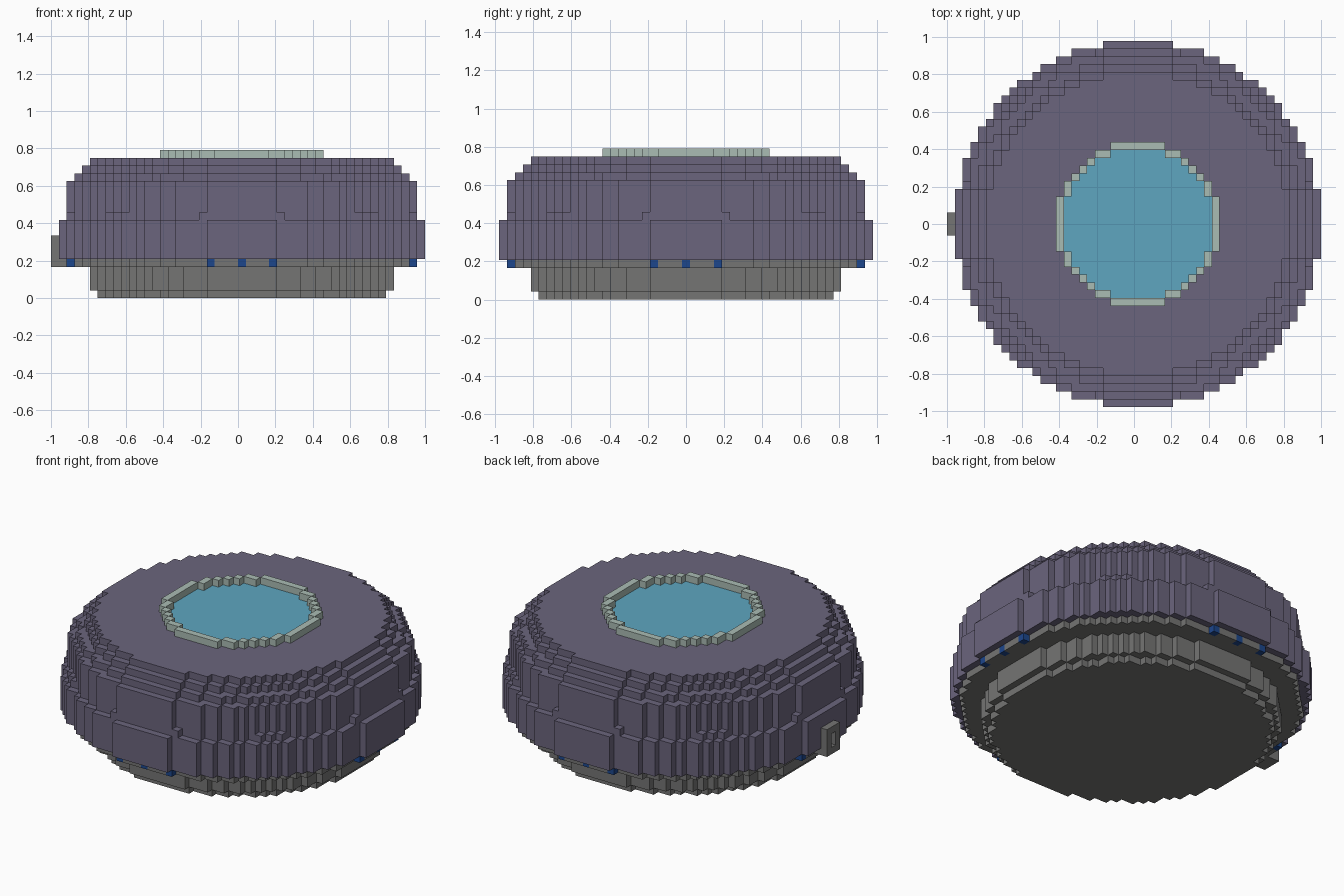
import bpy
import bmesh
from mathutils import Vector

if "Cube" in bpy.data.objects:
    bpy.data.objects.remove(bpy.data.objects["Cube"], do_unlink=True)

UNIT = 2 / 48            # edge of one block
SHIFT = Vector((UNIT / 2, 0, UNIT / 2))

COLOURS = {
    "dome_shell": ("dusky purple", (0.147, 0.130, 0.205)),
    "base": ("stone grey", (0.178, 0.178, 0.174)),
    "wall_panel": ("stone grey", (0.178, 0.178, 0.174)),
    "skylight_rim": ("pale sage", (0.402, 0.503, 0.456)),
    "skylight_glass": ("sky blue", (0.112, 0.381, 0.527)),
    "marker_lights": ("deep blue", (0.012, 0.061, 0.262)),
}

blocks = {}              # block position -> part name


def disc(part, layers, radius_sq, hole_sq=-1):
    """Fill a stepped disc or ring of blocks on the given layers."""
    r = int(radius_sq ** 0.5) + 1
    for i in range(-r, r + 1):
        for j in range(-r, r + 1):
            if hole_sq < i * i + j * j <= radius_sq:
                for k in layers:
                    blocks[i, j, k] = part


# Base: foot, plinth and wide ledge
disc("base", range(0, 1), 18.5 ** 2)
disc("base", range(1, 4), 19.5 ** 2)
disc("base", range(4, 5), 22.5 ** 2)

# Shell: broad band, upper wall and stepped shoulder
disc("dome_shell", range(5, 10), 23.5 ** 2)
disc("dome_shell", range(10, 11), 515)
disc("dome_shell", range(11, 15), 22.5 ** 2)
for step in range(3):
    disc("dome_shell", range(15 + step, 16 + step), (21.5 - step) ** 2)

# Skylight: glass flush with the roof inside a raised rim
disc("skylight_glass", range(17, 18), 9.5 ** 2)
disc("skylight_rim", range(18, 19), 10.5 ** 2, 9.5 ** 2)

# Three marker lights under each side of the band
for side in (-22, 22):
    for along in (-4, 0, 4):
        blocks[side, along, 4] = "marker_lights"
        blocks[along, side, 4] = "marker_lights"

# Framed panel with a slot on the right wall
for j in (-1, 0, 1):
    blocks[-23, j, 4] = "wall_panel"
    for k in range(4, 8):
        if j or k in (4, 7):
            blocks[-24, j, k] = "wall_panel"


def get_material(name, rgb):
    mat = bpy.data.materials.get(name)
    if mat is None:
        mat = bpy.data.materials.new(name)
        mat.use_nodes = True
        mat.diffuse_color = (*rgb, 1)
        mat.node_tree.nodes["Principled BSDF"].inputs["Base Color"].default_value = (*rgb, 1)
    return mat


def build(part):
    """Make one object from the exposed faces of the part's blocks."""
    bm = bmesh.new()
    for cell, owner in blocks.items():
        if owner != part:
            continue
        for axis in range(3):
            for sign in (-1, 1):
                n = Vector((0, 0, 0))
                n[axis] = sign
                if tuple(int(c + d) for c, d in zip(cell, n)) in blocks:
                    continue
                u = Vector((0, 0, 0))
                u[(axis + 1) % 3] = 1
                v = n.cross(u)
                corners = (-u - v, u - v, u + v, v - u)
                bm.faces.new([bm.verts.new((Vector(cell) + (n + c) / 2) * UNIT + SHIFT)
                              for c in corners])
    bmesh.ops.remove_doubles(bm, verts=bm.verts[:], dist=UNIT / 100)
    mesh = bpy.data.meshes.new(part)
    bm.to_mesh(mesh)
    bm.free()
    mesh.materials.append(get_material(*COLOURS[part]))
    bpy.context.collection.objects.link(bpy.data.objects.new(part, mesh))


for part_name in COLOURS:
    build(part_name)
